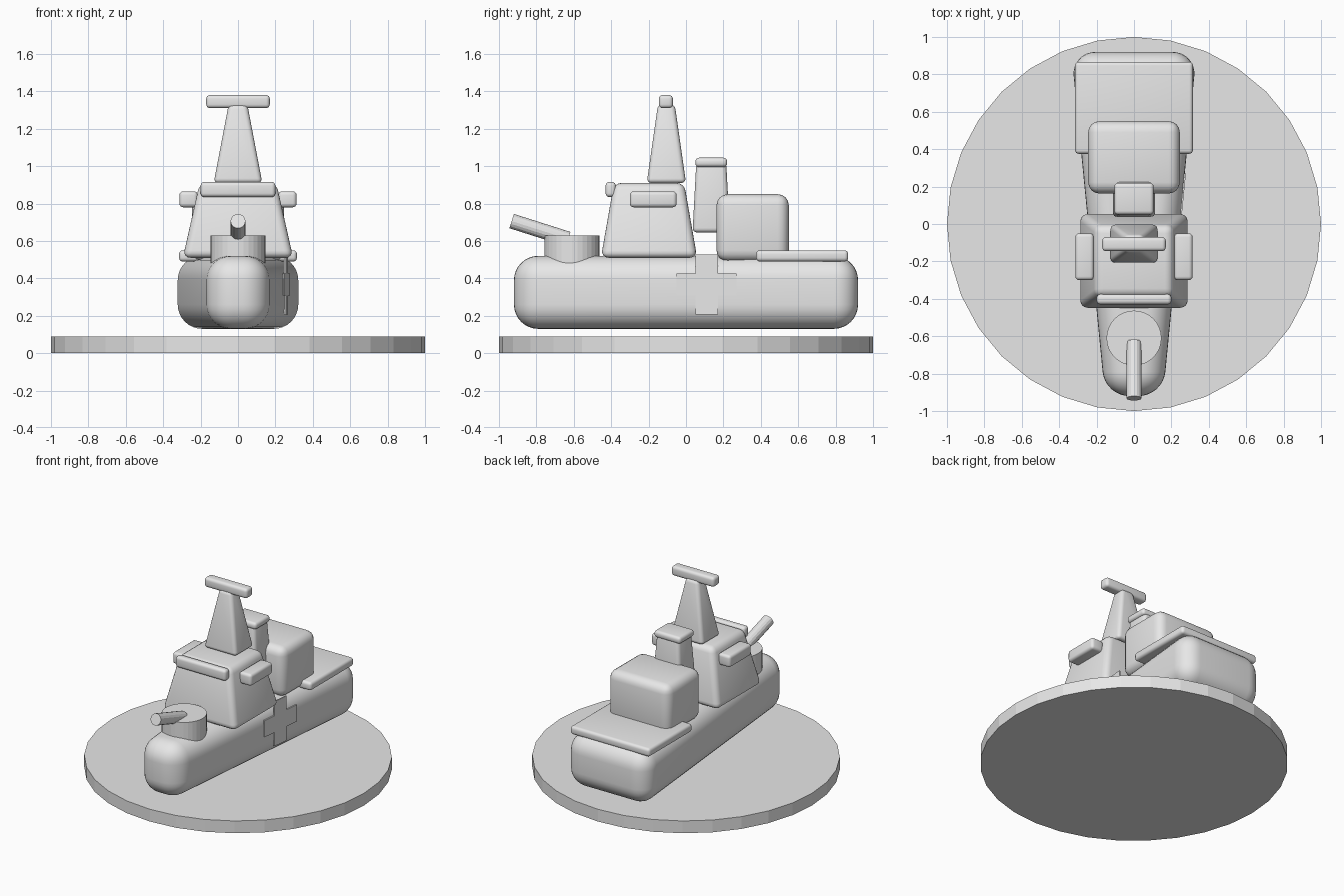
import bpy, bmesh, math
from mathutils import Vector

cube = bpy.data.objects.get("Cube")
if cube:
    bpy.data.objects.remove(cube, do_unlink=True)

grey = bpy.data.materials.new("light grey")
grey.use_nodes = True
colour = (0.8, 0.8, 0.8, 1)
grey.diffuse_color = colour
grey.node_tree.nodes["Principled BSDF"].inputs["Base Color"].default_value = colour


def finish(name, bm, bevel=0, segments=4):
    bmesh.ops.recalc_face_normals(bm, faces=bm.faces)
    mesh = bpy.data.meshes.new(name)
    bm.to_mesh(mesh)
    bm.free()
    mesh.materials.append(grey)
    ob = bpy.data.objects.new(name, mesh)
    bpy.context.collection.objects.link(ob)
    if bevel:
        mod = ob.modifiers.new("Rounded edges", "BEVEL")
        mod.width, mod.segments, mod.limit_method = bevel, segments, "NONE"
        bpy.ops.object.select_all(action="DESELECT")
        ob.select_set(True)
        bpy.context.view_layer.objects.active = ob
        bpy.ops.object.modifier_apply(modifier=mod.name)
        bpy.ops.object.shade_smooth_by_angle(angle=math.radians(35))
    return ob


def block(name, x, y, z, bevel, top_x=None, top_y=None):
    """Rounded box from ranges, with an optional smaller or larger top."""
    top_x, top_y = top_x or x, top_y or y
    bm = bmesh.new()
    bmesh.ops.create_cube(bm, size=2)
    for v in bm.verts:
        xs, ys = (top_x, top_y) if v.co.z > 0 else (x, y)
        v.co = Vector((xs[v.co.x > 0], ys[v.co.y > 0], z[v.co.z > 0]))
    return finish(name, bm, bevel)


def cylinder(name, start, end, radius, sides):
    start, end = Vector(start), Vector(end)
    axis = end - start
    bm = bmesh.new()
    bmesh.ops.create_cone(bm, cap_ends=True, segments=sides, radius1=radius,
                          radius2=radius, depth=axis.length)
    turn = Vector((0, 0, 1)).rotation_difference(axis).to_matrix()
    for v in bm.verts:
        v.co = turn @ v.co + (start + end) / 2
    return finish(name, bm)


# Round display base
cylinder("display_base", (0, 0, 0), (0, 0, 0.088), 1, 32)

# Hull narrowing to the bow
bow, stern = 0.155, 0.335
bm = bmesh.new()
bmesh.ops.create_cube(bm, size=2)
for v in bm.verts:
    half = stern if v.co.y > 0 else bow
    v.co = Vector((v.co.x * half, v.co.y * 0.92, 0.325 + v.co.z * 0.195))
finish("hull", bm, 0.13, 8)

# Cross plate lying along the tapered left side
taper = (stern - bow) / 1.84
bm = bmesh.new()
wide, arm = 0.16, 0.06
quarter = [(arm, wide), (arm, arm), (wide, arm)]
outline = []
for k in range(4):
    c, s = (1, 0, -1, 0)[k], (0, 1, 0, -1)[k]
    outline += [(a * c - b * s, a * s + b * c) for a, b in reversed(quarter)]
verts = []
for a, b in outline:
    y = 0.11 + a
    side = (bow + stern) / 2 + taper * y
    verts.append(bm.verts.new((side + 0.006, y, 0.367 + b)))
face = bm.faces.new(verts)
back = bmesh.ops.extrude_face_region(bm, geom=[face])
for v in back["geom"]:
    if isinstance(v, bmesh.types.BMVert):
        v.co.x -= 0.009
finish("side_cross", bm)

# Bow gun
cylinder("gun_turret", (0, -0.61, 0.48), (0, -0.61, 0.63), 0.147, 32)
cylinder("gun_barrel", (0, -0.63, 0.61), (0, -0.932, 0.706), 0.04, 16)

# Bridge with front visor and side wings
block("bridge", (-0.295, 0.295), (-0.455, 0.06), (0.51, 0.91), 0.04,
      (-0.205, 0.205), (-0.385, -0.01))
block("bridge_visor", (-0.2, 0.2), (-0.43, -0.375), (0.835, 0.915), 0.02)
for name, sx in (("left_wing", 1), ("right_wing", -1)):
    block(name, tuple(sorted((0.215 * sx, 0.313 * sx))), (-0.3, -0.05),
          (0.78, 0.865), 0.02)

# Mast and radar bar
block("mast", (-0.13, 0.13), (-0.21, 0.0), (0.91, 1.33), 0.025,
      (-0.05, 0.05), (-0.15, -0.06))
block("radar_bar", (-0.17, 0.17), (-0.145, -0.07), (1.31, 1.38), 0.02)

# Funnel and cap
block("funnel", (-0.115, 0.115), (0.035, 0.235), (0.645, 1.02), 0.025,
      (-0.09, 0.09), (0.055, 0.215))
block("funnel_cap", (-0.105, 0.105), (0.05, 0.22), (0.995, 1.045), 0.02)

# Hangar and landing deck
block("hangar", (-0.245, 0.245), (0.163, 0.55), (0.49, 0.85), 0.06)
block("landing_deck", (-0.315, 0.315), (0.375, 0.867), (0.49, 0.55), 0.02)
